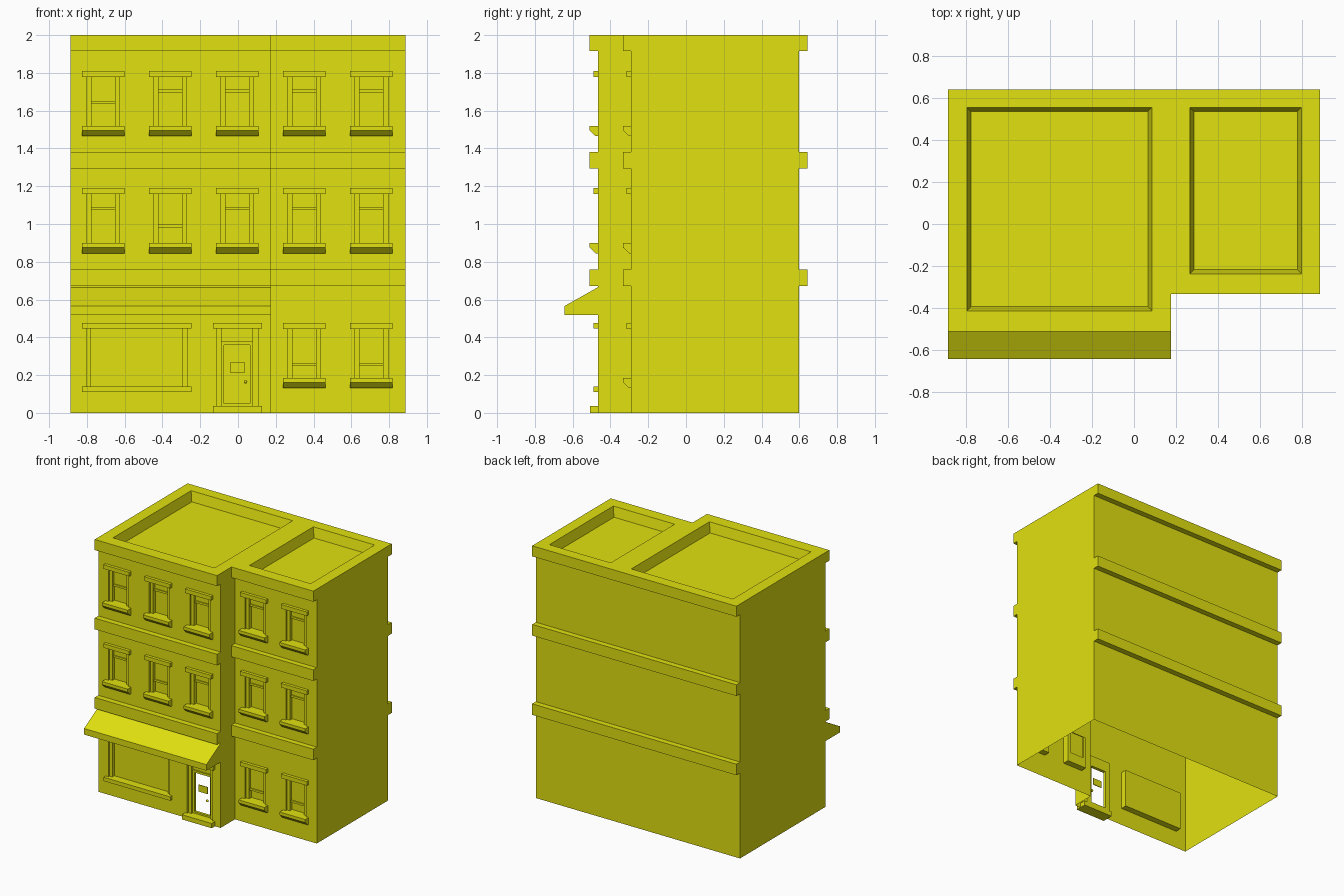
import bpy, bmesh
from mathutils import Vector

cube = bpy.data.objects.get("Cube")
if cube:
    bpy.data.objects.remove(cube, do_unlink=True)

paint = bpy.data.materials.new("mustard_yellow")
paint.use_nodes = True
COLOUR = (0.75, 0.75, 0.005, 1)
paint.diffuse_color = COLOUR
paint.node_tree.nodes["Principled BSDF"].inputs["Base Color"].default_value = COLOUR

# Main dimensions
LEFT, STEP, RIGHT = -0.888, 0.176, 0.888
MAIN_Y, WING_Y, BACK_Y = -0.467, -0.29, 0.597
TOP = 2.0
REVEAL = 0.05


def finish(bm, name):
    mesh = bpy.data.meshes.new(name)
    bm.to_mesh(mesh)
    bm.free()
    mesh.materials.append(paint)
    ob = bpy.data.objects.new(name, mesh)
    bpy.context.collection.objects.link(ob)
    return ob


def face(bm, points, facing):
    f = bm.faces.new([bm.verts.new(p) for p in points])
    f.normal_update()
    if f.normal.dot(Vector(facing)) < 0:
        f.normal_flip()


def prism(name, x0, x1, profile):
    """Extrude a (y, z) profile along x."""
    bm = bmesh.new()
    f = bm.faces.new([bm.verts.new((x0, y, z)) for y, z in profile])
    ext = bmesh.ops.extrude_face_region(bm, geom=[f])
    moved = [v for v in ext["geom"] if isinstance(v, bmesh.types.BMVert)]
    bmesh.ops.translate(bm, verts=moved, vec=(x1 - x0, 0, 0))
    bmesh.ops.recalc_face_normals(bm, faces=bm.faces)
    return finish(bm, name)


def box(name, x0, x1, y0, y1, z0, z1):
    return prism(name, x0, x1, [(y0, z0), (y1, z0), (y1, z1), (y0, z1)])


def sheet(bm, rect, holes, place, facing):
    """Flat rectangle (u0, u1, v0, v1) with rectangular holes."""
    us = sorted({u for r in [rect] + holes for u in r[:2]})
    vs = sorted({v for r in [rect] + holes for v in r[2:]})
    for a, b in zip(us, us[1:]):
        for c, d in zip(vs, vs[1:]):
            u, v = (a + b) / 2, (c + d) / 2
            if not any(h[0] < u < h[1] and h[2] < v < h[3] for h in holes):
                face(bm, [place(*p) for p in ((a, c), (b, c), (b, d), (a, d))], facing)


def front_wall(name, x0, x1, y, holes):
    bm = bmesh.new()
    sheet(bm, (x0, x1, 0, TOP), holes, lambda u, v: (u, y, v), (0, -1, 0))
    for a, b, c, d in holes:
        ring = [(a, c), (b, c), (b, d), (a, d)]
        mid = Vector(((a + b) / 2, 0, (c + d) / 2))
        for (p, q), (r, s) in zip(ring, ring[1:] + ring[:1]):
            inward = mid - Vector(((p + r) / 2, 0, (q + s) / 2))
            face(bm, [(p, y, q), (r, y, s), (r, y + REVEAL, s), (p, y + REVEAL, q)], inward)
    finish(bm, name)


# Window layout: centre, wall depth, sill height, meeting rail height
HALF, TALL = 0.087, 0.259
windows = []
for floor, sill in enumerate((0.186, 0.899, 1.519)):
    for col in range(5):
        if floor == 0 and col < 3:
            continue
        lowered = (floor, col) in {(2, 0), (1, 1)} or floor == 0
        rail = sill + (0.07 if floor == 0 else 0.125 if lowered else 0.184)
        if (floor, col) == (1, 1):
            rail = sill + 0.091
        windows.append((-0.714 + 0.355 * col, MAIN_Y if col < 3 else WING_Y, sill, rail))

SHOP = (-0.8, -0.27, 0.14, 0.446)
DOOR = (-0.115, 0.105, 0.037, 0.446)


def holes_for(y):
    return [(x - HALF, x + HALF, s, s + TALL) for x, wy, s, _ in windows if wy == y]


# Outer walls, open underneath
front_wall("main_front_wall", LEFT, STEP, MAIN_Y, holes_for(MAIN_Y) + [SHOP, DOOR])
front_wall("wing_front_wall", STEP, RIGHT, WING_Y, holes_for(WING_Y))
bm = bmesh.new()
for x, y0, y1, nx in ((LEFT, MAIN_Y, BACK_Y, -1), (RIGHT, WING_Y, BACK_Y, 1), (STEP, MAIN_Y, WING_Y, 1)):
    face(bm, [(x, y0, 0), (x, y1, 0), (x, y1, TOP), (x, y0, TOP)], (nx, 0, 0))
face(bm, [(LEFT, BACK_Y, 0), (RIGHT, BACK_Y, 0), (RIGHT, BACK_Y, TOP), (LEFT, BACK_Y, TOP)], (0, 1, 0))
finish(bm, "side_and_back_walls")

# Roof with two sunken decks
bm = bmesh.new()
DECK_Z, SLOPE = 1.925, 0.02
for rect, deck in (((LEFT, STEP, MAIN_Y, BACK_Y), (-0.797, 0.086, -0.414, 0.556)),
                   ((STEP, RIGHT, WING_Y, BACK_Y), (0.266, 0.799, -0.238, 0.556))):
    sheet(bm, rect, [deck], lambda u, v: (u, v, TOP), (0, 0, 1))
    a, b, c, d = deck
    rim = [(a, c, TOP), (b, c, TOP), (b, d, TOP), (a, d, TOP)]
    a, b, c, d = a + SLOPE, b - SLOPE, c + SLOPE, d - SLOPE
    low = [(a, c, DECK_Z), (b, c, DECK_Z), (b, d, DECK_Z), (a, d, DECK_Z)]
    face(bm, low, (0, 0, 1))
    for i in range(4):
        j = (i + 1) % 4
        face(bm, [rim[i], rim[j], low[j], low[i]], (0, 0, 1))
finish(bm, "roof")

# Horizontal bands on front and back
for z0, z1 in ((0.671, 0.758), (1.294, 1.382), (1.917, TOP)):
    box("main_band", LEFT, STEP, MAIN_Y - 0.045, MAIN_Y, z0, z1)
    box("wing_band", STEP, RIGHT, WING_Y - 0.043, WING_Y, z0, z1)
    box("back_band", LEFT, RIGHT, BACK_Y, BACK_Y + 0.045, z0, z1)

# Awning over the shop front
prism("awning", LEFT, STEP, [(MAIN_Y, 0.517), (-0.644, 0.517), (-0.644, 0.565), (MAIN_Y, 0.665)])


def jambs(name, x0, x1, width, y, z0, z1):
    for a in (x0, x1 - width):
        box(name, a, a + width, y + 0.015, y + REVEAL, z0, z1)


# Sash windows
for x, y, s, rail in windows:
    top = s + TALL
    box("window_lintel", x - 0.112, x + 0.112, y - 0.024, y, top, top + 0.032)
    prism("window_sill", x - 0.112, x + 0.112,
          [(y, s), (y - 0.043, s), (y - 0.043, s - 0.024), (y - 0.012, s - 0.054), (y, s - 0.054)])
    jambs("window_jamb", x - HALF, x + HALF, 0.025, y, s, top)
    box("upper_pane", x - 0.062, x + 0.062, y + 0.035, y + 0.042, rail, top)
    box("lower_pane", x - 0.062, x + 0.062, y + 0.043, y + REVEAL, s, rail + 0.01)
    box("meeting_rail", x - 0.062, x + 0.062, y + 0.027, y + REVEAL, rail - 0.008, rail + 0.008)

# Shop window
a, b, c, d = SHOP
box("shop_lintel", a - 0.025, b + 0.025, MAIN_Y - 0.024, MAIN_Y, d, d + 0.031)
box("shop_sill", a - 0.025, b + 0.025, MAIN_Y - 0.024, MAIN_Y, c - 0.03, c)
jambs("shop_jamb", a, b, 0.023, MAIN_Y, c, d)
box("shop_pane", a + 0.023, b - 0.023, MAIN_Y + 0.04, MAIN_Y + REVEAL, c, d)

# Doorway with an open glazed leaf, hanging sign and knob
a, b, c, d = DOOR
box("door_lintel", a - 0.018, b + 0.022, MAIN_Y - 0.024, MAIN_Y, d, d + 0.031)
box("door_step", a - 0.018, b + 0.022, MAIN_Y - 0.041, MAIN_Y + REVEAL, 0, c)
jambs("door_jamb", a, b, 0.027, MAIN_Y, c, d)
box("transom", a + 0.027, b - 0.027, MAIN_Y + 0.035, MAIN_Y + REVEAL, 0.377, d)
box("door_head", a + 0.027, b - 0.027, MAIN_Y + 0.025, MAIN_Y + REVEAL, 0.36, 0.377)
for x in (a + 0.027, b - 0.042):
    box("door_stile", x, x + 0.015, MAIN_Y + 0.03, MAIN_Y + REVEAL, c, 0.36)
box("door_bottom_rail", a + 0.027, b - 0.027, MAIN_Y + 0.03, MAIN_Y + REVEAL, c, 0.05)
box("door_sign", -0.043, 0.036, MAIN_Y + 0.035, MAIN_Y + 0.041, 0.215, 0.268)
bm = bmesh.new()
bmesh.ops.create_uvsphere(bm, u_segments=10, v_segments=6, radius=0.01)
bmesh.ops.translate(bm, verts=bm.verts, vec=(0.04, MAIN_Y + 0.03, 0.165))
finish(bm, "door_knob")
